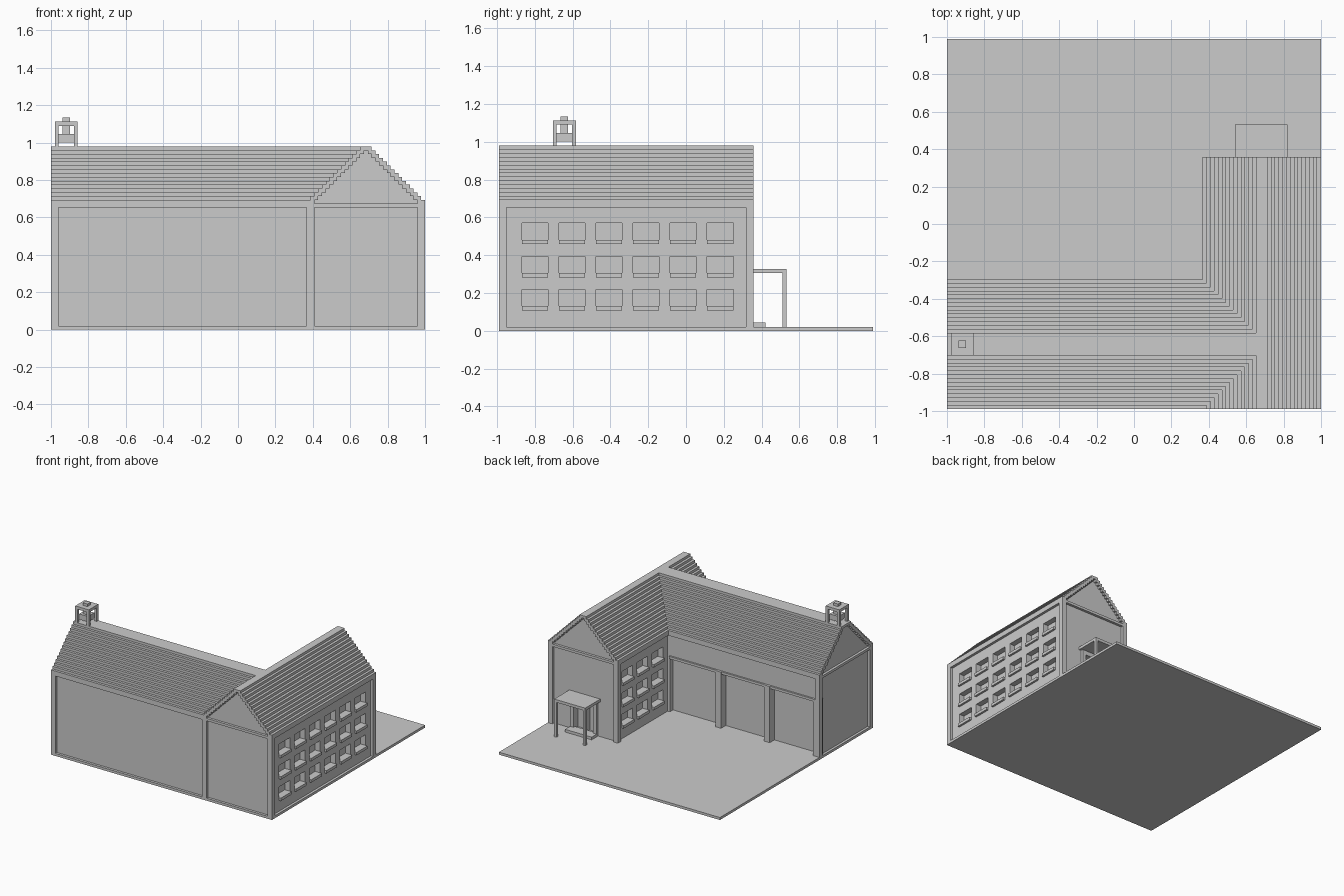
import bpy, bmesh

if "Cube" in bpy.data.objects:
    bpy.data.objects.remove(bpy.data.objects["Cube"])

U = 2 / 98                      # building module
Y0, YA, YB = -0.99, -0.99 + 34 * U, 0.357   # front, courtyard wall, back gable
XB = 1 - 31 * U                 # courtyard side of the cross wing
EAVE, BEAM = 33 * U, 32 * U


def boxes(name, items):
    """One object made of axis-aligned boxes (x0, x1, y0, y1, z0, z1)."""
    bm = bmesh.new()
    for x0, x1, y0, y1, z0, z1 in items:
        vs = bmesh.ops.create_cube(bm, size=1)["verts"]
        for v in vs:
            v.co.x = x1 if v.co.x > 0 else x0
            v.co.y = y1 if v.co.y > 0 else y0
            v.co.z = z1 if v.co.z > 0 else z0
    me = bpy.data.meshes.new(name)
    bm.to_mesh(me)
    bm.free()
    ob = bpy.data.objects.new(name, me)
    bpy.context.collection.objects.link(ob)
    return ob


def cut(ob, items):
    cutter = boxes(ob.name + "_cutter", items)
    cutter.hide_render = True
    cutter.hide_viewport = True
    mod = ob.modifiers.new("openings", 'BOOLEAN')
    mod.operation = 'DIFFERENCE'
    mod.solver = 'EXACT'
    mod.object = cutter


boxes("ground_slab", [(-1, 1, Y0, 0.99, 0, U)])

# Wall cores, one module behind the frame
long_wing = boxes("long_wing_walls", [(-1 + U, XB + 2 * U, Y0 + U, YA - U, U / 2, EAVE)])
cross_wing = boxes("cross_wing_walls", [(XB + U, 1 - U, Y0 + U, YB - U, U / 2, EAVE)])

# Corner posts and eave beams
posts = []
for x, y, sx, sy in [(-1, Y0, 1, 1), (-1, YA, 1, -1), (XB, Y0, 1, 1),
                     (1, Y0, -1, 1), (XB, YB, 1, -1), (1, YB, -1, -1)]:
    xs, ys = sorted((x, x + 2 * U * sx)), sorted((y, y + 2 * U * sy))
    posts.append((*xs, *ys, U / 2, EAVE))
boxes("corner_posts", posts)
boxes("eave_beams", [
    (-1, 1, Y0, Y0 + 2 * U, BEAM, EAVE),
    (-1, XB + U, YA - 2 * U, YA, BEAM, EAVE),
    (-1, -1 + 2 * U, Y0, YA, BEAM, EAVE),
    (1 - 2 * U, 1, Y0, YB, BEAM, EAVE),
    (XB, XB + 2 * U, YA, YB, BEAM, EAVE),
    (XB, 1, YB - 2 * U, YB, BEAM, EAVE)])

# Windows with sills: six columns on the outside, three in the courtyard
W, H, D = 0.138, 0.111, 0.045
rows = [0.108, 0.283, 0.458]
openings, sills = [], []
for z in rows:
    for i in range(6):
        y = -0.868 + i * 0.196
        openings.append((1 - U - D, 1, y, y + W, z, z + H))
        sills.append((1 - U - D, 1 - 0.2 * U, y, y + W, z, z + 0.023))
    for i in range(3):
        y = -0.255 + i * 0.196
        openings.append((XB, XB + U + D, y, y + W, z, z + H))
        sills.append((XB + 0.2 * U, XB + U + D, y, y + W, z, z + 0.023))

# Entrance in the back gable
openings.append((0.58, 0.78, YB - U - 0.05, YB, U, 0.28))
cut(cross_wing, openings)
boxes("window_sills", sills)
boxes("entrance_frame", [
    (0.56, 0.59, YB - 3 * U, YB, U, 0.30),
    (0.77, 0.80, YB - 3 * U, YB, U, 0.30),
    (0.67, 0.69, YB - 4 * U, YB - U, U, 0.28),
    (0.56, 0.80, YB - 3 * U, YB, 0.27, 0.305)])
boxes("entrance_step", [(0.56, 0.80, YB - U, 0.42, U, 2.1 * U)])
boxes("entrance_canopy", [
    (0.54, 0.82, YB - U, 0.532, 0.305, 0.328),
    (0.54, 0.56, 0.51, 0.532, U, 0.305),
    (0.80, 0.82, 0.51, 0.532, U, 0.305)])

# Three recessed bays on the courtyard side
bays = [(-0.06, XB), (-0.50, -0.11), (-0.94, -0.55)]
cut(long_wing, [(a, b, YA - 3 * U, YA, U, 0.46) for a, b in bays])
boxes("bay_posts", [(a - 0.05, a, YA - 3 * U, YA, U, 0.48) for a, b in bays])
boxes("bay_lintels", [(a, b, YA - 2 * U, YA - 0.3 * U, 0.46, 0.48) for a, b in bays])

# Stepped roofs, each course two modules wide, and recessed gable walls
long_roof, cross_roof, long_gable, cross_gable = [], [], [], []
for k in range(14):
    z0, z1 = EAVE + k * U, EAVE + (k + 1) * U
    a, b = k * U, (k + 2) * U
    end = XB + (k + 1) * U
    long_roof += [(-1, end, Y0 + a, Y0 + b, z0, z1), (-1, end, YA - b, YA - a, z0, z1)]
    cross_roof += [(XB + a, XB + b, Y0, YB, z0, z1), (1 - b, 1 - a, Y0, YB, z0, z1)]
    m = (k + 1.5) * U
    long_gable.append((-1 + U, -1 + 3 * U, Y0 + m, YA - m, z0, z1))
    for y in (Y0 + U, YB - 3 * U):
        if XB + m < 1 - m:
            cross_gable.append((XB + m, 1 - m, y, y + 2 * U, z0, z1))
top = EAVE + 14 * U
long_roof.append((-1, XB + 15 * U, Y0 + 14 * U, YA - 14 * U, top, top + U))
cross_roof.append((XB + 14 * U, 1 - 14 * U, Y0, YB, top, top + U))
boxes("long_wing_roof", long_roof)
boxes("cross_wing_roof", cross_roof)
boxes("long_wing_gable", long_gable)
boxes("cross_wing_gables", cross_gable)

# Bell turret on the ridge
R = top + U
cx, cy, h = -1 + 4 * U, (Y0 + YA) / 2, 3 * U
turret = [(cx - h, cx + h, cy - h, cy + h, 1.09, 1.113),
          (cx - U, cx + U, cy - U, cy + U, 1.113, 1.134)]
for x in (cx - h, cx + h - U):
    for y in (cy - h, cy + h - U):
        turret.append((x, x + U, y, y + U, R, 1.09))
boxes("turret_frame", turret)
boxes("turret_bell", [(cx - 2 * U, cx + 2 * U, cy - 2 * U, cy + 2 * U, 1.0, 1.045),
                      (cx - U, cx + U, cy - U, cy + U, 1.045, 1.09)])
